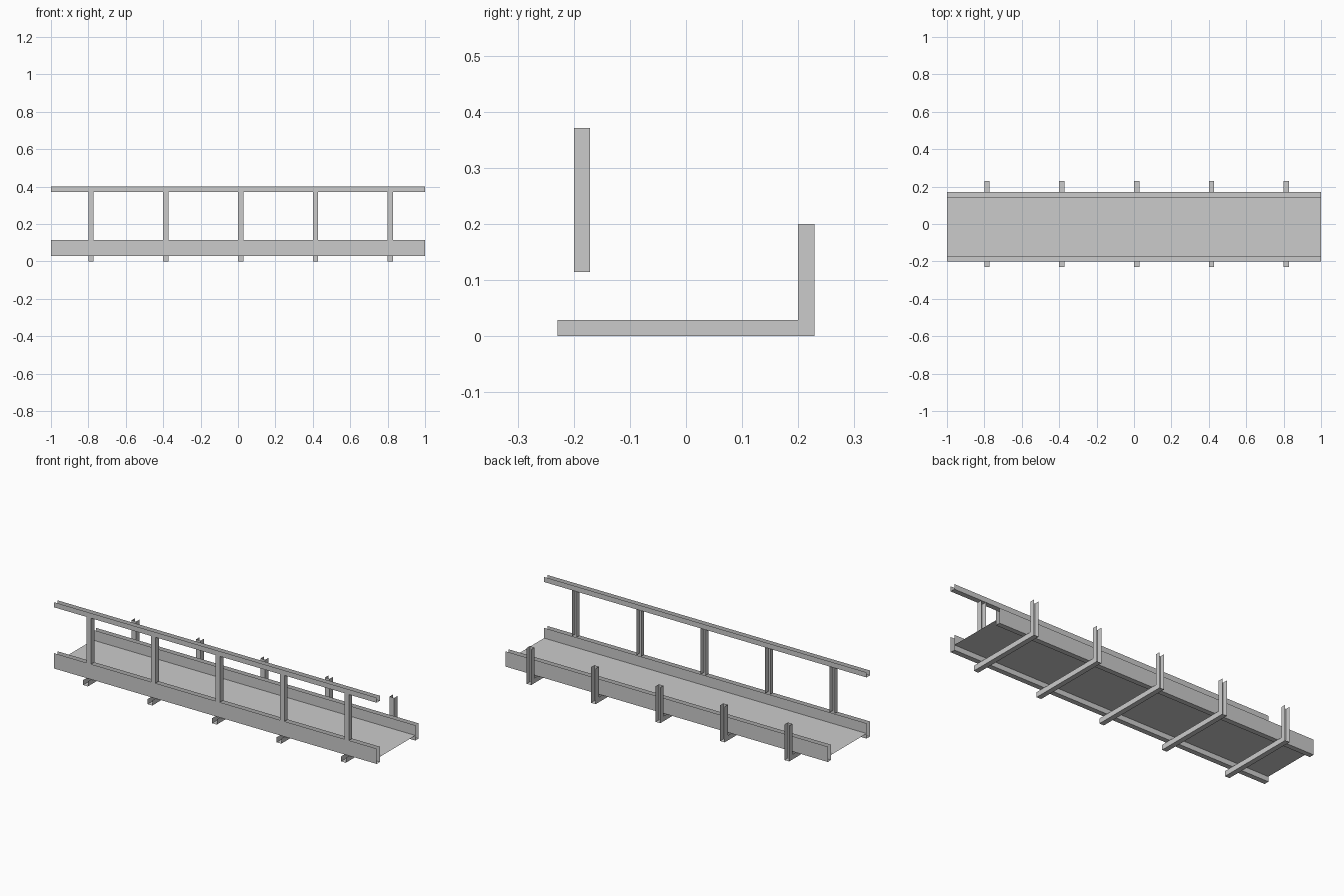
import bpy
from mathutils import Vector

if "Cube" in bpy.data.objects:
    bpy.data.objects.remove(bpy.data.objects["Cube"])

T = 2 / 70  # basic section width; every size is a multiple of it


def sheet_channel(name, origin, u, v, run, width, depth, length):
    """Open thin U channel: web along u, flanges along v, extruded along run."""
    o, u, v, run = (Vector(a) for a in (origin, u, v, run))
    section = [v * depth, Vector(), u * width, u * width + v * depth]
    verts = [(o + p + run * s) * T for s in (0, length) for p in section]
    faces = [(i, i + 1, i + 5, i + 4) for i in range(3)]
    if u.cross(v).dot(run) > 0:
        faces = [f for f in faces]
    else:
        faces = [f[::-1] for f in faces]
    mesh = bpy.data.meshes.new(name)
    mesh.from_pydata(verts, [], faces)
    obj = bpy.data.objects.new(name, mesh)
    bpy.context.collection.objects.link(obj)
    return obj


X, Y, Z = (1, 0, 0), (0, 1, 0), (0, 0, 1)

# Lengthwise channels, open at the top and at both ends
sheet_channel("front_side_rail", (-35, -7, 1), Y, Z, X, 1, 3, 70)
sheet_channel("back_side_rail", (-35, 5, 1), Y, Z, X, 1, 3, 70)
sheet_channel("hand_rail", (-35, -7, 13), Y, Z, X, 1, 1, 70)

# Deck sheet between the side rails
deck = bpy.data.meshes.new("deck")
deck.from_pydata([(x * T, y * T, 2 * T) for x, y in
                  ((-35, -6), (35, -6), (35, 5), (-35, 5))], [], [(0, 1, 2, 3)])
bpy.context.collection.objects.link(bpy.data.objects.new("deck", deck))

# Repeated supports: hand rail post, cross beam and back upright
for x in (-28, -14, 0, 14, 28):
    sheet_channel("hand_rail_post", (x, -7, 4), X, Y, Z, 1, 1, 9)
    sheet_channel("cross_beam", (x, -8, 0), X, Z, Y, 1, 1, 16)
    sheet_channel("back_upright", (x, 7, 0), X, Y, Z, 1, 1, 7)
